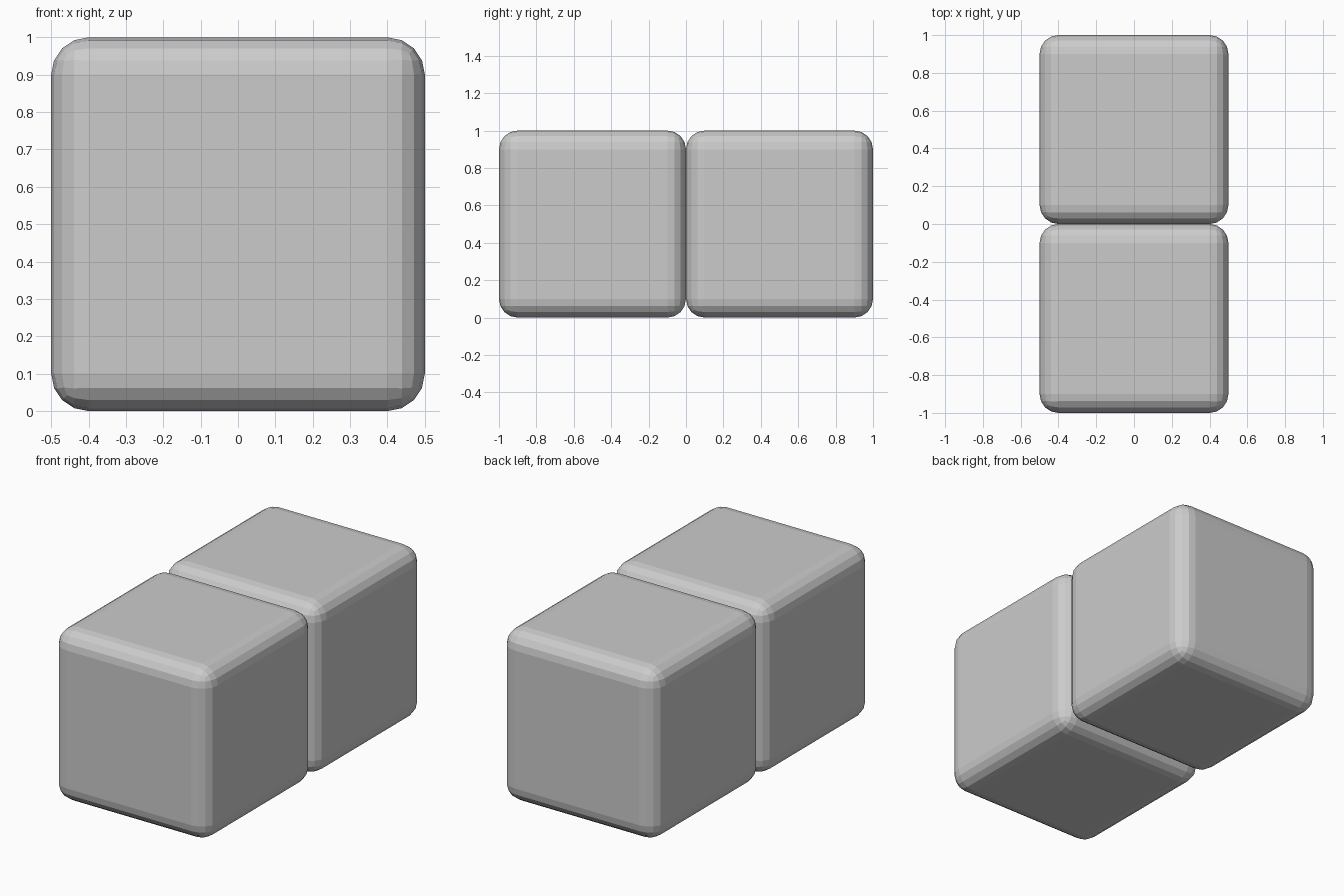
import bpy

if "Cube" in bpy.data.objects:
    bpy.data.objects.remove(bpy.data.objects["Cube"])

SIZE = 1.0
BEVEL = 0.1


def rounded_cube(name, y):
    # Unit block with rounded edges, resting on the ground
    bpy.ops.mesh.primitive_cube_add(size=SIZE, location=(0, y, SIZE / 2))
    block = bpy.context.object
    block.name = name
    bevel = block.modifiers.new("rounded_edges", 'BEVEL')
    bevel.width = BEVEL
    bevel.segments = 4
    bevel.limit_method = 'NONE'
    return block


# Two blocks touching at y = 0
for name, side in (("front_block", -1), ("back_block", 1)):
    rounded_cube(name, side * SIZE / 2)
